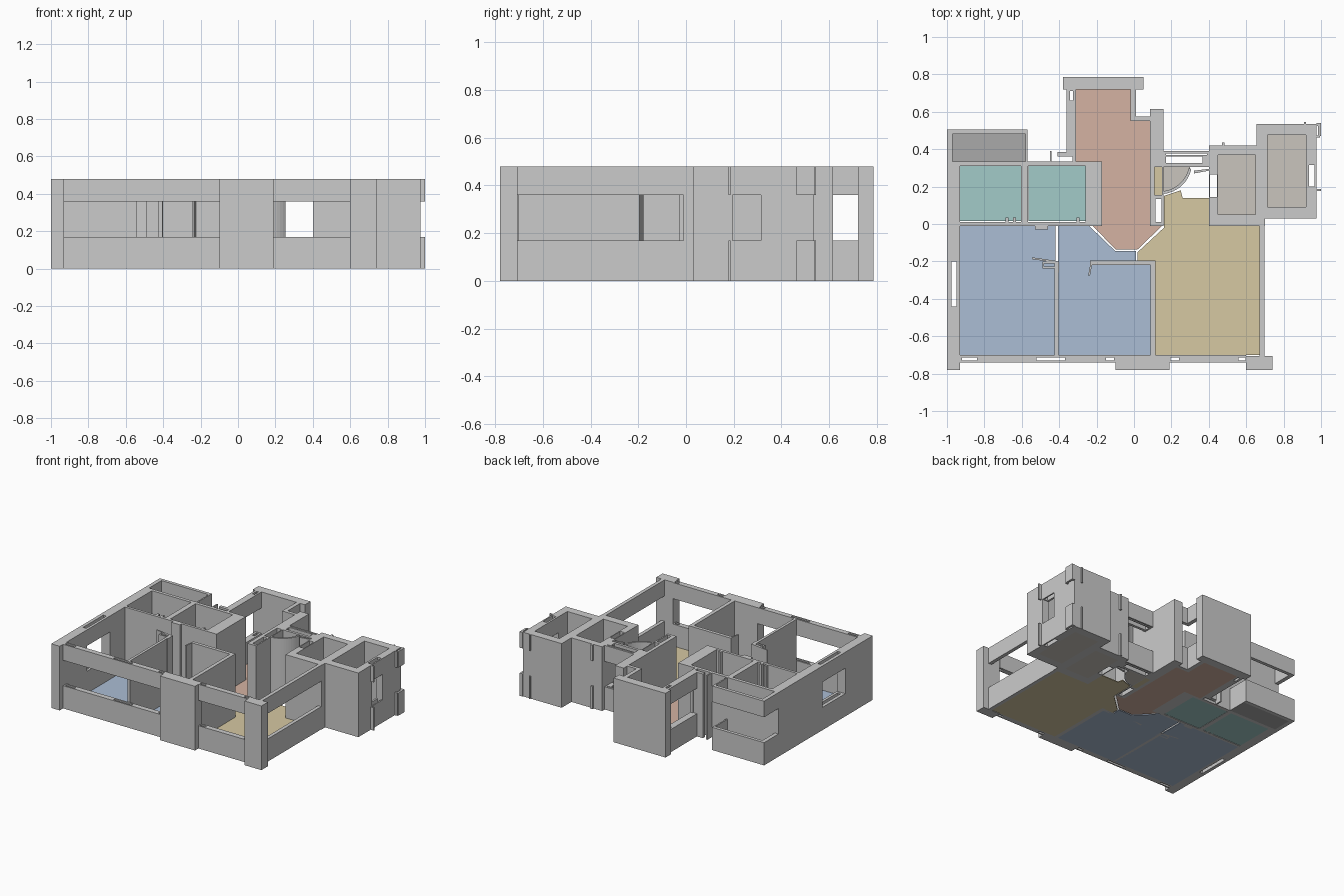
import bpy, bmesh, math

if "Cube" in bpy.data.objects:
    bpy.data.objects.remove(bpy.data.objects["Cube"])

H, SILL, HEAD = 0.48, 0.17, 0.36


def rect(x0, x1, y0, y1):
    return [(x0, y0), (x1, y0), (x1, y1), (x0, y1)]


def material(name, rgb):
    m = bpy.data.materials.new(name)
    m.diffuse_color = (*rgb, 1)
    m.use_nodes = True
    m.node_tree.nodes["Principled BSDF"].inputs["Base Color"].default_value = m.diffuse_color
    return m


def prism(name, loops, z0=0.0, z1=H, mat=None):
    """Extrude a plan outline (first loop) with optional holes (other loops)."""
    cu = bpy.data.curves.new(name, 'CURVE')
    cu.dimensions, cu.fill_mode, cu.extrude = '2D', 'BOTH', (z1 - z0) / 2
    for loop in loops:
        sp = cu.splines.new('POLY')
        sp.points.add(len(loop) - 1)
        for p, (x, y) in zip(sp.points, loop):
            p.co = (x, y, 0, 1)
        sp.use_cyclic_u = True
    tmp = bpy.data.objects.new(name + "_outline", cu)
    bpy.context.collection.objects.link(tmp)
    bpy.context.view_layer.update()
    dg = bpy.context.evaluated_depsgraph_get()
    me = bpy.data.meshes.new_from_object(tmp.evaluated_get(dg))
    bpy.data.objects.remove(tmp)
    bm = bmesh.new()
    bm.from_mesh(me)
    bmesh.ops.translate(bm, verts=bm.verts, vec=(0, 0, (z0 + z1) / 2))
    bmesh.ops.remove_doubles(bm, verts=bm.verts, dist=1e-5)
    bmesh.ops.recalc_face_normals(bm, faces=bm.faces)
    for f in bm.faces:
        f.smooth = False
    bm.to_mesh(me)
    bm.free()
    me.name = name
    me.materials.clear()
    if mat:
        me.materials.append(mat)
    ob = bpy.data.objects.new(name, me)
    bpy.context.collection.objects.link(ob)
    return ob


def wall(name, *r):
    prism(name, [rect(*r)])


def window_wall(name, *loops):
    prism(name + "_sill", loops, 0, SILL)
    prism(name + "_lintel", loops, HEAD, H)


# coloured floors
blue = material("blue_floor", (0.41, 0.51, 0.66))
teal = material("teal_floor", (0.36, 0.60, 0.58))
red = material("red_floor", (0.66, 0.45, 0.36))
yellow = material("yellow_floor", (0.67, 0.58, 0.36))
tan = material("tan_floor", (0.59, 0.56, 0.51))
dark = material("dark_floor", (0.40, 0.40, 0.40))
floors = [
    ("bedroom_floor", blue, rect(-0.93, -0.42, -0.70, -0.01)),
    ("second_bedroom_floor", blue, [(-0.405, -0.70), (0.09, -0.70), (0.09, -0.205), (0.01, -0.205),
                                    (0.01, -0.145), (-0.10, -0.145), (-0.24, -0.01), (-0.405, -0.01)]),
    ("living_floor", yellow, [(0.115, -0.70), (0.67, -0.70), (0.67, -0.01), (0.40, -0.01), (0.40, 0.14),
                              (0.26, 0.14), (0.25, 0.18), (0.16, 0.15), (0.16, -0.02), (0.02, -0.15),
                              (0.02, -0.20), (0.115, -0.20)]),
    ("closet_floor", yellow, rect(0.11, 0.15, 0.155, 0.305)),
    ("kitchen_floor", red, [(-0.31, 0.72), (-0.02, 0.72), (-0.02, 0.55), (0.085, 0.55), (0.085, 0.0),
                            (0.15, -0.01), (0.02, -0.135), (-0.10, -0.135), (-0.22, -0.01),
                            (-0.17, -0.01), (-0.17, 0.33), (-0.31, 0.33)]),
    ("west_bath_floor", teal, rect(-0.93, -0.60, 0.015, 0.31)),
    ("east_bath_floor", teal, rect(-0.565, -0.26, 0.015, 0.31)),
    ("balcony_floor", dark, rect(-0.97, -0.57, 0.335, 0.48)),
    ("shaft_floor", tan, rect(0.45, 0.65, 0.05, 0.37)),
    ("stair_floor", tan, rect(0.715, 0.92, 0.09, 0.475)),
    ("washroom_floor", tan, [(0.155, 0.17), (0.22, 0.19), (0.30, 0.27), (0.30, 0.31), (0.155, 0.31)]),
]
for name, mat, loop in floors:
    prism(name, [loop], 0.0, 0.006, mat)

# south facade: piers and slotted window bands
wall("southwest_pier", -1, -0.93, -0.78, -0.70)
wall("south_middle_pier", -0.10, 0.19, -0.78, -0.70)
wall("southeast_pier", 0.60, 0.74, -0.78, -0.705)
slot = lambda a, b: rect(a, b, -0.73, -0.713)
window_wall("south_west_window", rect(-0.93, -0.10, -0.74, -0.70),
            slot(-0.92, -0.84), slot(-0.52, -0.37), slot(-0.15, -0.108))
window_wall("south_east_window", rect(0.19, 0.60, -0.74, -0.70), slot(0.195, 0.24), slot(0.56, 0.595))

# west facade
wall("west_wall_south", -1, -0.93, -0.70, -0.455)
wall("west_wall_north", -1, -0.93, -0.185, 0.335)
window_wall("west_window", rect(-1, -0.93, -0.455, -0.185), rect(-0.975, -0.95, -0.44, -0.20))

# east facade of the living room
window_wall("east_window", rect(0.67, 0.697, -0.705, -0.01))

# partitions
wall("bedroom_partition", -0.425, -0.405, -0.70, -0.20)
wall("living_partition", 0.087, 0.115, -0.70, -0.195)
wall("second_bedroom_north_wall", -0.235, 0.115, -0.22, -0.195)
wall("hall_wall", -0.93, -0.20, -0.01, 0.01)
wall("bath_divider", -0.605, -0.567, 0.01, 0.31)
wall("bath_north_wall", -0.93, -0.17, 0.31, 0.335)
wall("bath_kitchen_wall", -0.26, -0.17, -0.01, 0.31)
wall("hall_wall_bump", -0.53, -0.46, -0.03, -0.01)
prism("bedroom_niche", [[(-0.49, -0.20), (-0.40, -0.20), (-0.40, -0.26), (-0.425, -0.26),
                         (-0.425, -0.238), (-0.49, -0.238)], rect(-0.48, -0.415, -0.228, -0.212)])
prism("bedroom_door", [[(-0.545, -0.178), (-0.41, -0.198), (-0.41, -0.208), (-0.545, -0.188)]])
prism("second_bedroom_door", [[(-0.235, -0.22), (-0.225, -0.22), (-0.235, -0.275), (-0.245, -0.275)]])
for i, x in enumerate((-0.68, -0.64, -0.30)):
    wall(f"bath_door_jamb_{i}", x - 0.008, x + 0.008, 0.01, 0.035)

# balcony
window_wall("balcony_parapet", [(-1, 0.335), (-1, 0.505), (-0.57, 0.505), (-0.57, 0.335), (-0.58, 0.335),
                                (-0.58, 0.48), (-0.97, 0.48), (-0.97, 0.335)])

# kitchen block
wall("kitchen_north_wall", -0.38, 0.05, 0.72, 0.785)
window_wall("kitchen_west_window", rect(-0.36, -0.31, 0.36, 0.72), rect(-0.343, -0.325, 0.66, 0.71))
window_wall("kitchen_east_window", rect(-0.02, 0.01, 0.55, 0.72))
window_wall("kitchen_return", rect(0.01, 0.09, 0.55, 0.575))
wall("kitchen_corner_strip", -0.41, -0.31, 0.36, 0.385)
wall("kitchen_west_jamb", -0.33, -0.31, 0.335, 0.39)
wall("service_door_jamb", -0.45, -0.44, 0.335, 0.39)
prism("kitchen_east_wall", [rect(0.085, 0.157, -0.01, 0.615),
                            rect(0.11, 0.15, 0.155, 0.305), rect(0.115, 0.147, 0.01, 0.135)])

# washroom window and curved screen
window_wall("washroom_window", rect(0.157, 0.40, 0.305, 0.39),
            rect(0.17, 0.365, 0.325, 0.362), rect(0.17, 0.39, 0.37, 0.378))


def arc(a0, a1, r0, r1, n=6):
    pt = lambda r, t: (0.14 + r * math.cos(t), 0.33 + r * math.sin(t))
    ang = [math.radians(a0 + (a1 - a0) * i / n) for i in range(n + 1)]
    return [pt(r1, t) for t in ang] + [pt(r0, t) for t in reversed(ang)]


prism("curved_screen", [arc(-84, -48, 0.155, 0.17)])
window_wall("curved_screen_end", arc(-48, -12, 0.155, 0.17))
window_wall("washroom_door_bracket", [(0.32, 0.27), (0.40, 0.285), (0.40, 0.295), (0.32, 0.285)])

# stair and shaft towers
tower = [(0.40, -0.01), (0.70, -0.01), (0.70, 0.03), (0.975, 0.03), (0.975, 0.535),
         (0.655, 0.535), (0.655, 0.42), (0.40, 0.42)]
shaft, stair = rect(0.45, 0.65, 0.05, 0.37), rect(0.715, 0.92, 0.09, 0.475)
door_slot, window_slot = rect(0.407, 0.443, 0.145, 0.265), rect(0.935, 0.965, 0.20, 0.315)
prism("towers_base", [tower, shaft, stair, door_slot, window_slot], 0, SILL)
gap = [(0.40, -0.01), (0.70, -0.01), (0.70, 0.03), (0.975, 0.03), (0.975, 0.195), (0.92, 0.195), (0.92, 0.09),
       (0.715, 0.09), (0.715, 0.475), (0.92, 0.475), (0.92, 0.315), (0.975, 0.315), (0.975, 0.535),
       (0.655, 0.535), (0.655, 0.42), (0.40, 0.42)]
prism("towers_middle", [gap, shaft, door_slot], SILL, HEAD)
prism("towers_top", [tower, shaft, stair, door_slot, window_slot], HEAD, H)

# small mullion tabs on the tower
for i, (y0, y1) in enumerate(((0.177, 0.187), (0.462, 0.472), (0.525, 0.54))):
    window_wall(f"tower_tab_{i}", rect(0.975, 1.0 if i != 1 else 0.995, y0, y1))
window_wall("tower_tab_link", rect(0.985, 1.0, 0.47, 0.53))
window_wall("tower_north_tab_east", rect(0.91, 0.92, 0.535, 0.545))
window_wall("tower_north_tab_west", rect(0.47, 0.485, 0.42, 0.435))
